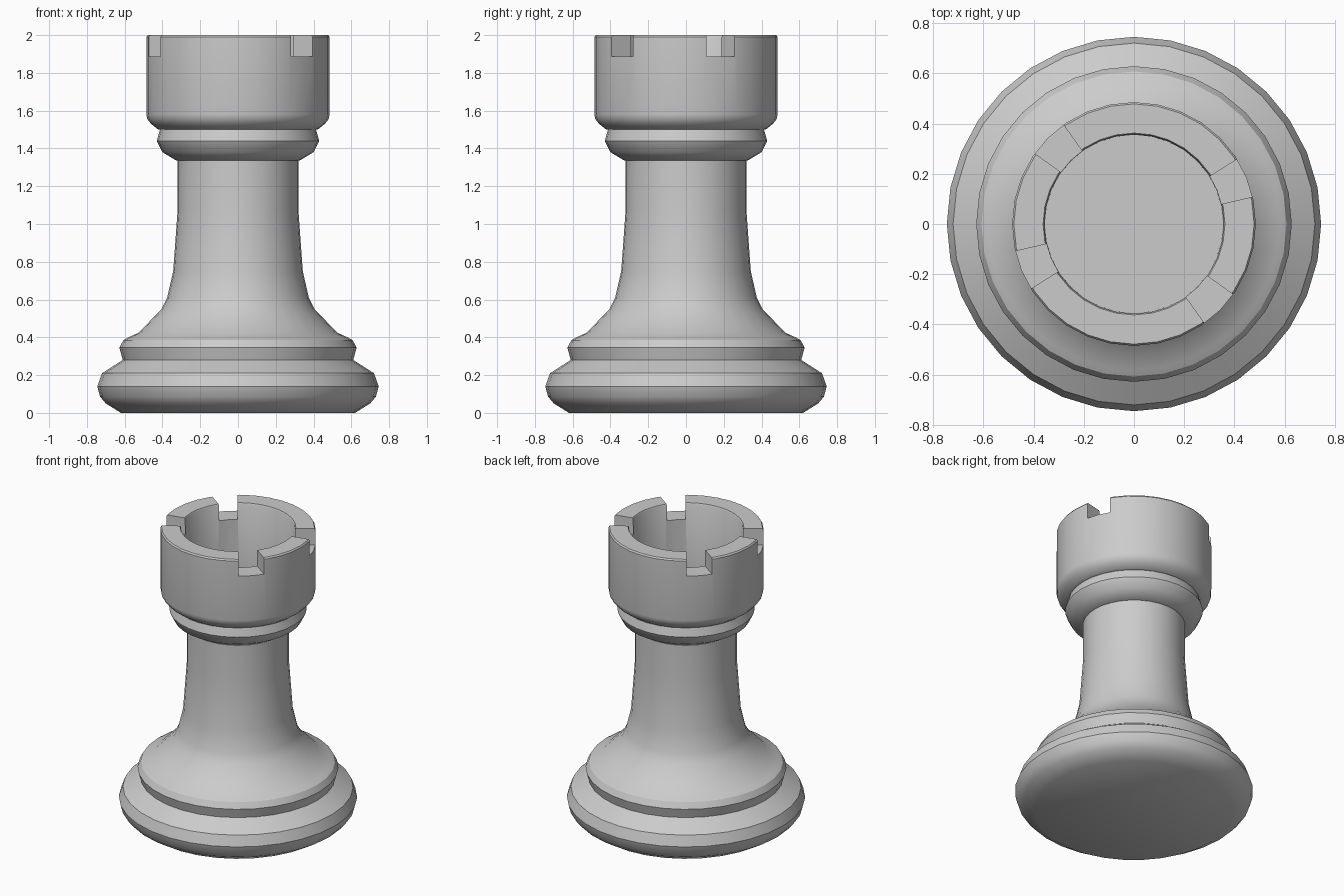
import bpy, bmesh
from math import sin, cos, radians, pi

if "Cube" in bpy.data.objects:
    bpy.data.objects.remove(bpy.data.objects["Cube"])

SEGMENTS = 32

# Turned profile (radius, height), from underside centre to bowl floor
PROFILE = [
    (0.62, 0.0), (0.70, 0.05), (0.73, 0.085), (0.745, 0.14), (0.72, 0.21),   # foot
    (0.61, 0.28), (0.628, 0.345), (0.607, 0.385), (0.58, 0.40),              # ring
    (0.525, 0.425), (0.405, 0.55), (0.375, 0.61), (0.343, 0.75),             # flare
    (0.32, 1.07), (0.32, 1.335),                                             # shaft
    (0.325, 1.335), (0.40, 1.38), (0.43, 1.44), (0.413, 1.50),               # collar
    (0.425, 1.502), (0.46, 1.53), (0.48, 1.555), (0.485, 1.58),              # head
    (0.485, 1.99), (0.478, 2.0), (0.362, 2.0), (0.357, 1.99), (0.355, 1.50),  # rim, bowl
]


def make_object(name, bm):
    bmesh.ops.recalc_face_normals(bm, faces=bm.faces[:])
    mesh = bpy.data.meshes.new(name)
    bm.to_mesh(mesh)
    bm.free()
    obj = bpy.data.objects.new(name, mesh)
    bpy.context.collection.objects.link(obj)
    return obj


def lathe(name, profile):
    bm = bmesh.new()
    rings = []
    for r, z in profile:
        rings.append([bm.verts.new((r * cos(2 * pi * i / SEGMENTS),
                                    r * sin(2 * pi * i / SEGMENTS), z))
                      for i in range(SEGMENTS)])
    for a, b in zip(rings, rings[1:]):
        for i in range(SEGMENTS):
            j = (i + 1) % SEGMENTS
            bm.faces.new((a[i], a[j], b[j], b[i]))
    bm.faces.new(rings[0][::-1])
    bm.faces.new(rings[-1])
    return make_object(name, bm)


def wedges(name, centres, half, r0, r1, z0, z1):
    bm = bmesh.new()
    for c in centres:
        plan = [(r0, c - half), (r1, c - half), (r1, c + half), (r0, c + half)]
        low, high = [[bm.verts.new((r * cos(radians(a)), r * sin(radians(a)), z))
                      for r, a in plan] for z in (z0, z1)]
        bm.faces.new(low[::-1])
        bm.faces.new(high)
        for i in range(4):
            j = (i + 1) % 4
            bm.faces.new((low[i], low[j], high[j], high[i]))
    return make_object(name, bm)


# Turned tower body
tower = lathe("tower_body", PROFILE)

# Four radial battlement notches
cutter = wedges("notch_cutter", (22.5, 135, 202.5, 315), 9.6, 0.28, 0.6, 1.887, 2.1)
cutter.hide_render = True
mod = tower.modifiers.new("notches", 'BOOLEAN')
mod.operation = 'DIFFERENCE'
mod.solver = 'EXACT'
mod.object = cutter

bpy.ops.object.select_all(action='DESELECT')
tower.select_set(True)
bpy.context.view_layer.objects.active = tower
bpy.ops.object.modifier_apply(modifier=mod.name)
bpy.data.objects.remove(cutter, do_unlink=True)
bpy.ops.object.shade_smooth_by_angle(angle=radians(33))
